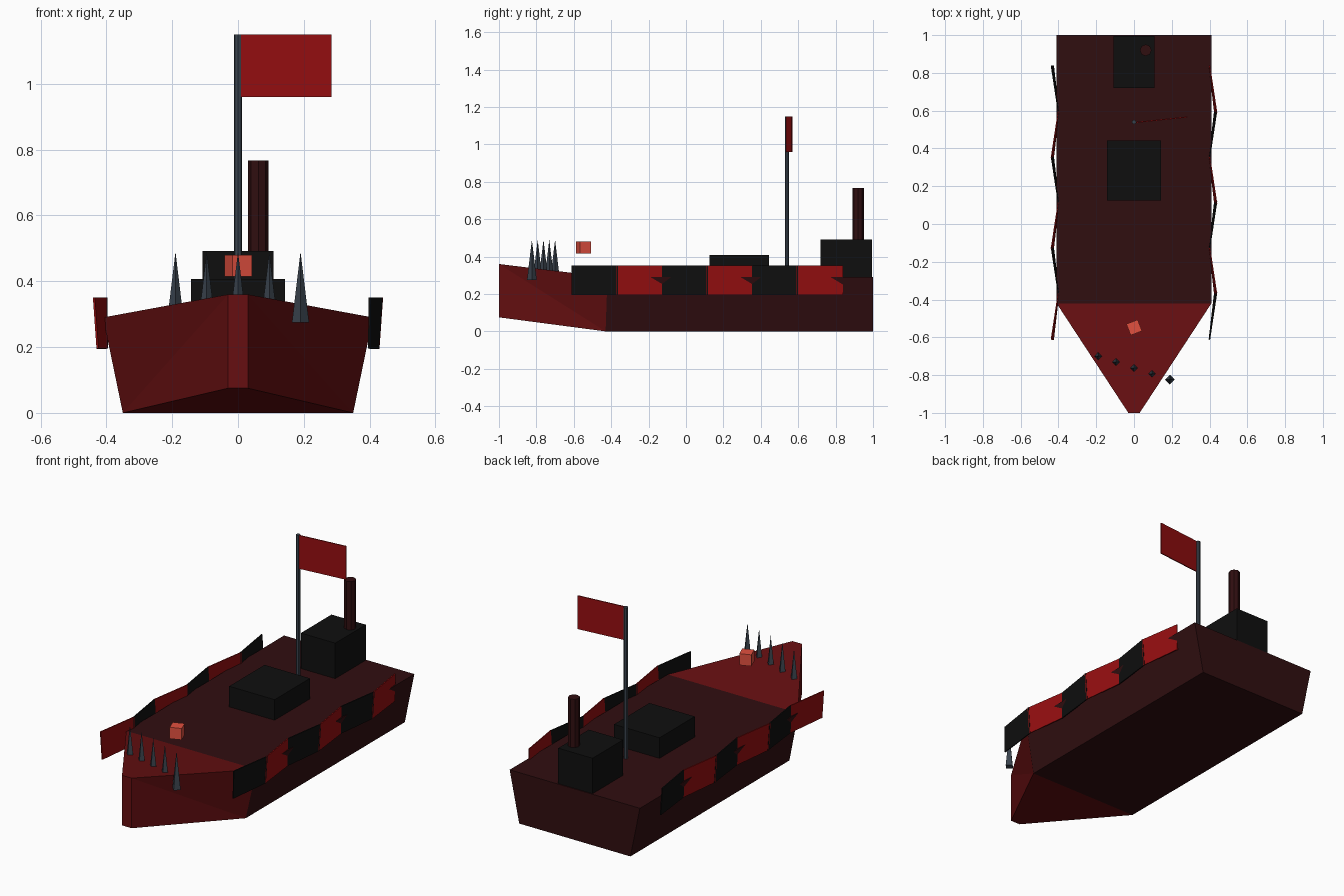
import bpy, bmesh, math
from mathutils import Vector

if "Cube" in bpy.data.objects:
    bpy.data.objects.remove(bpy.data.objects["Cube"])


def mat(name, hexcode):
    lin = []
    for i in (0, 2, 4):
        c = int(hexcode[i:i + 2], 16) / 255
        lin.append(c / 12.92 if c <= 0.04045 else ((c + 0.055) / 1.055) ** 2.4)
    m = bpy.data.materials.new(name)
    m.diffuse_color = (*lin, 1)
    m.use_nodes = True
    m.node_tree.nodes["Principled BSDF"].inputs["Base Color"].default_value = m.diffuse_color
    return m


HULL = mat("dark_maroon", "300E10")
BOW = mat("deep_red", "660F11")
RED = mat("banner_red", "960E10")
BLACK = mat("black", "0F0F0F")
STEEL = mat("steel_grey", "3A434D")
GLOW = mat("bright_red", "E2503F")


def mesh_object(name, verts, faces, *mats):
    bm = bmesh.new()
    vs = [bm.verts.new(v) for v in verts]
    for f in faces:
        bm.faces.new([vs[i] for i in f])
    bmesh.ops.recalc_face_normals(bm, faces=bm.faces)
    me = bpy.data.meshes.new(name)
    bm.to_mesh(me)
    bm.free()
    for m in mats:
        me.materials.append(m)
    ob = bpy.data.objects.new(name, me)
    bpy.context.collection.objects.link(ob)
    return ob


def box(name, lo, hi, m, rot=0):
    lo, hi = Vector(lo), Vector(hi)
    bpy.ops.mesh.primitive_cube_add(size=1, location=(lo + hi) / 2, rotation=(0, 0, rot))
    ob = bpy.context.object
    ob.name = name
    ob.scale = hi - lo
    ob.data.materials.append(m)
    return ob


def cone(name, n, r1, r2, x, y, z0, z1, m):
    bpy.ops.mesh.primitive_cone_add(vertices=n, radius1=r1, radius2=r2, depth=z1 - z0,
                                    location=(x, y, (z0 + z1) / 2))
    ob = bpy.context.object
    ob.name = name
    ob.data.materials.append(m)
    return ob


# hull: stern, shoulder and bow tip sections (left/right bottom, right/left top)
def section(y_bot, y_top, wb, wt, zb, zt):
    return [(-wb, y_bot, zb), (wb, y_bot, zb), (wt, y_top, zt), (-wt, y_top, zt)]


verts = (section(1, 1, .35, .41, 0, .29) + section(-.43, -.42, .35, .41, 0, .29)
         + section(-1, -1, .03, .03, .075, .36))
faces = [(0, 1, 2, 3), (0, 1, 5, 4), (1, 2, 6, 5), (2, 3, 7, 6), (3, 0, 4, 7),
         (4, 5, 9, 8), (6, 7, 11, 10), (8, 9, 10, 11),
         (5, 6, 10), (5, 10, 9), (7, 4, 11), (4, 8, 11)]
hull = mesh_object("hull", verts, faces, HULL, BOW)
for p in hull.data.polygons:
    p.material_index = 1 if p.center.y < -.45 else 0

# deck blocks and chimney
box("rear_cabin", (-.108, .72, .28), (.108, .995, .492), BLACK)
box("deck_hatch", (-.143, .125, .28), (.143, .443, .407), BLACK)
cone("chimney", 8, .031, .031, .062, .92, .48, .767, HULL)

# mast and flag
cone("mast", 8, .012, .012, 0, .54, .28, 1.15, STEEL)
flag = box("flag", (.005, .549, .96), (.285, .555, 1.15), RED, math.radians(6))

# bow spikes in a slanted row
for i in range(5):
    cone(f"bow_spike_{i + 1}", 4, .026, 0, -.19 + .095 * i, -.70 - .031 * i, .275, .49, STEEL)

# floating bow lamp
box("bow_lamp", (-.031, -.58, .415), (.033, -.516, .48), GLOW, math.radians(21))

# zigzag side shields, colours alternate and are swapped between sides
for side, label in ((1, "right"), (-1, "left")):
    for i in range(6):
        y1 = .84 - .2405 * i
        y0 = y1 - .25
        red = (i % 2 == 0) == (side == 1)
        inner, outer = (.398, .400), (.427, .438)      # bottom and top offsets
        front, back = (outer, inner) if red else (inner, outer)
        pts = [(side * front[0], y0, .195), (side * back[0], y1, .195),
               (side * back[1], y1, .351), (side * front[1], y0, .351)]
        ob = mesh_object(f"{label}_shield_{i + 1}", pts, [(0, 1, 2, 3)], RED if red else BLACK)
        mod = ob.modifiers.new("thickness", 'SOLIDIFY')
        mod.thickness = .006
        mod.offset = 0
